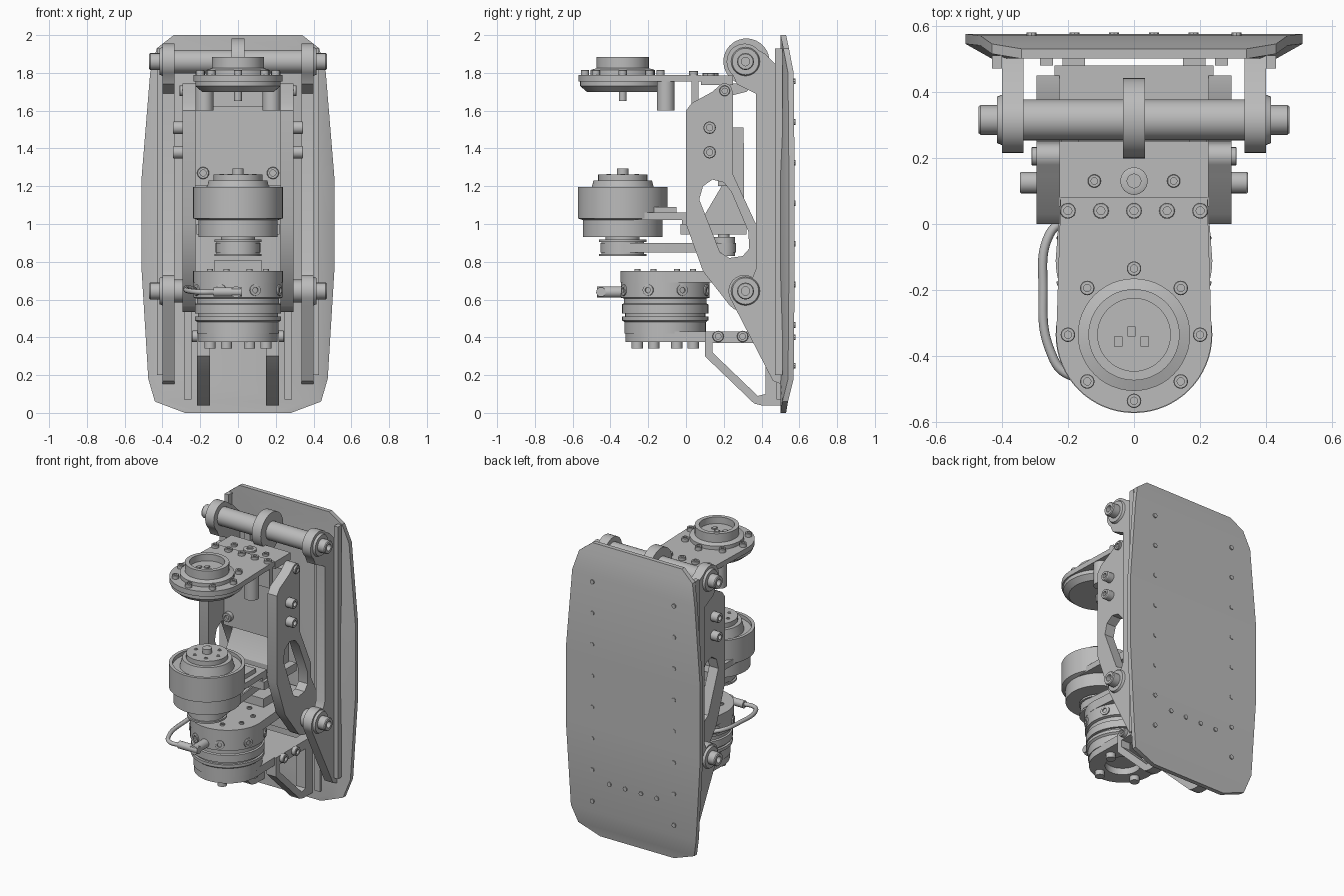
import bpy, bmesh
from math import sin, cos, pi, radians
from mathutils import Vector, Matrix

if "Cube" in bpy.data.objects:
    bpy.data.objects.remove(bpy.data.objects["Cube"])

grey = bpy.data.materials.new("plain grey")
grey.use_nodes = True
GREY = (0.5, 0.5, 0.5, 1)
grey.diffuse_color = GREY
grey.node_tree.nodes["Principled BSDF"].inputs["Base Color"].default_value = GREY

UP, DOWN = (0, 0, 1), (0, 0, -1)
SIDES = ((1, "left"), (-1, "right"))


def finish(name, bm, matrix=None):
    """Turn a bmesh into a shaded object."""
    bmesh.ops.remove_doubles(bm, verts=bm.verts, dist=0.0002)
    bmesh.ops.recalc_face_normals(bm, faces=bm.faces)
    me = bpy.data.meshes.new(name)
    bm.to_mesh(me)
    bm.free()
    me.materials.append(grey)
    ob = bpy.data.objects.new(name, me)
    bpy.context.collection.objects.link(ob)
    if matrix:
        ob.matrix_world = matrix
    smooth(ob)
    return ob


def smooth(ob):
    bpy.ops.object.select_all(action='DESELECT')
    ob.select_set(True)
    bpy.context.view_layer.objects.active = ob
    bpy.ops.object.shade_smooth_by_angle(angle=radians(30))


def lathe(name, at, profile, direction=UP, seg=48):
    """Revolve (radius, height) pairs about a direction."""
    bm = bmesh.new()
    rings = [[bm.verts.new((r * cos(2 * pi * i / seg), r * sin(2 * pi * i / seg), h))
              for i in range(seg)] for r, h in profile]
    for a, b in zip(rings, rings[1:]):
        for i in range(seg):
            j = (i + 1) % seg
            bm.faces.new((a[i], a[j], b[j], b[i]))
    rot = Vector(direction).to_track_quat('Z', 'Y').to_matrix().to_4x4()
    return finish(name, bm, Matrix.Translation(at) @ rot)


def rod(name, at, r, length, direction=UP, seg=32):
    return lathe(name, at, [(0, 0), (r, 0), (r, length), (0, length)], direction, seg)


def bolt(name, at, r, h, direction=UP):
    """Socket head bolt."""
    lathe(name, at, [(0, 0), (r, 0), (r, h * .9), (r * .9, h), (r * .5, h),
                     (r * .5, h * .5), (0, h * .5)], direction, 16)


def box(name, x, y, z):
    bm = bmesh.new()
    bmesh.ops.create_cube(bm, size=1)
    for v in bm.verts:
        v.co = [(a + b) / 2 + c * (b - a) for (a, b), c in zip((x, y, z), v.co)]
    return finish(name, bm)


def plate(name, loops, lo, hi, axis):
    """Extrude an outline with optional holes along x (yz outline) or z (xy outline)."""
    cu = bpy.data.curves.new(name, 'CURVE')
    cu.dimensions, cu.fill_mode, cu.extrude = '2D', 'BOTH', (hi - lo) / 2
    for pts in loops:
        sp = cu.splines.new('POLY')
        sp.points.add(len(pts) - 1)
        for p, co in zip(sp.points, pts):
            p.co = (*co, 0, 1)
        sp.use_cyclic_u = True
    ob = bpy.data.objects.new(name, cu)
    bpy.context.collection.objects.link(ob)
    bpy.ops.object.select_all(action='DESELECT')
    ob.select_set(True)
    bpy.context.view_layer.objects.active = ob
    bpy.ops.object.convert(target='MESH')
    ob = bpy.context.view_layer.objects.active
    ob.data.materials.clear()
    ob.data.materials.append(grey)
    mid = (lo + hi) / 2
    if axis == 'x':
        ob.matrix_world = Matrix(((0, 0, 1, mid), (1, 0, 0, 0), (0, 1, 0, 0), (0, 0, 0, 1)))
    else:
        ob.location.z = mid
    smooth(ob)
    return ob


def arc(u, v, r, a0, a1, n=16):
    return [(u + r * cos(radians(a0 + (a1 - a0) * i / n)),
             v + r * sin(radians(a0 + (a1 - a0) * i / n))) for i in range(n + 1)]


# Bent back plate: rows of (z, half width, back y)
rows = [(0, .28, .53), (.06, .44, .54), (.18, .475, .57), (.75, .51, .575),
        (1.25, .51, .575), (1.8, .465, .57), (1.93, .43, .545), (2, .34, .53)]
bm = bmesh.new()
rings = [[bm.verts.new((x, y, z)) for x, y in
          ((-w, yb), (w, yb), (w, yb - .03), (w - .08, .5), (.08 - w, .5), (-w, yb - .03))]
         for z, w, yb in rows]
for a, b in zip(rings, rings[1:]):
    for i in range(6):
        j = (i + 1) % 6
        bm.faces.new((a[i], a[j], b[j], b[i]))
bm.faces.new(rings[0])
bm.faces.new(rings[-1])
finish("back_plate", bm)

# Screw heads in the back plate
for s, side in SIDES:
    for i in range(8):
        z = .25 + .215 * i
        rod(f"{side}_back_screw", (s * .31, .57, z), .015, .009, (0, 1, 0), 8)
        rod(f"{side}_edge_screw", (s * .46, .545, z), .009, .006, (0, -1, 0), 8)
for i in range(4):
    rod("lower_back_screw", (-.18 + .12 * i, .57, .4), .015, .009, (0, 1, 0), 8)

# Rails with pivot lugs, arms with windows, lower brackets
rail = ([(.51, .15), (.46, .17)] + arc(.31, .645, .085, 210, 60)
        + [(.37, .76), (.37, 1.69), (.27, 1.74)] + arc(.31, 1.86, .095, 230, 40)
        + [(.42, 1.9), (.51, 1.81)])
arm = ([(0, 1.0), (.09, .75)] + arc(.31, .645, .11, 225, 340, 8)
       + [(.45, .75), (.37, .9), (.37, 1.0), (.25, 1.26), (.25, 1.68)]
       + arc(.205, 1.705, .04, 0, 130, 6) + [(.14, 1.7), (.03, 1.64), (0, 1.6)])
window = [(.07, 1.13), (.09, 1.2), (.14, 1.235), (.2, 1.22), (.24, 1.17), (.33, .96),
          (.335, .87), (.3, .83), (.23, .82), (.18, .85)]
bracket = [(.1, .43), (.1, .3), (.36, .05), (.4, .04), (.51, .04), (.51, .43)]
bracket_gap = [(.14, .37), (.14, .32), (.38, .09), (.42, .1), (.42, .37)]
for s, side in SIDES:
    def span(a, b):
        return sorted((s * a, s * b))
    plate(f"{side}_rail", [rail], *span(.335, .4), 'x')
    box(f"{side}_rail_flange", span(.4, .43), (.47, .51), (.2, 1.93))
    box(f"{side}_inner_strip", span(.245, .285), (.48, .51), (.07, 1.72))
    plate(f"{side}_arm", [arm, window], *span(.225, .295), 'x')
    plate(f"{side}_lower_bracket", [bracket, bracket_gap], *span(.148, .217), 'x')
    out = (s, 0, 0)
    for z in (.645, 1.86):
        lathe(f"{side}_pivot_washer", (s * .39, .315, z),
              [(0, 0), (.08, 0), (.07, .025), (0, .025)], out, 32)
        bolt(f"{side}_pivot_bolt", (s * .41, .315, z), .045, .06, out)
    rod(f"{side}_lower_pivot", (s * .2, .315, .645), .06, .15, out)
    for z in (1.38, 1.51):
        bolt(f"{side}_arm_bolt", (s * .29, .125, z), .033, .055, out)
    bolt(f"{side}_arm_tip_bolt", (s * .29, .205, 1.705), .028, .02, out)
    for y in (.17, .3):
        bolt(f"{side}_bracket_bolt", (s * .215, y, .405), .03, .03, out)
    bolt(f"{side}_panel_bolt", (s * .185, .17, 1.27), .032, .03, (0, -1, 0))

# Upper shaft and the central ring
rod("upper_shaft", (-.34, .315, 1.86), .062, .68, (1, 0, 0))
plate("central_ring", [arc(.32, 1.86, .122, 250, -70, 40)
                       + [(.32, 1.7), (.24, 1.68), (.2, 1.74)]], -.034, .034, 'x')

# Web between the arms
box("centre_panel", (-.23, .23), (.17, .23), (1.2, 1.7))
plate("centre_housing", [[(.24, 1.51), (.305, 1.51), (.31, .95), (.1, .95), (.1, 1.05),
                          (.2, 1.22)]], -.17, .17, 'x')
box("lower_crossbar", (-.24, .24), (.25, .48), (.56, .75))
box("crossbar_pad", (-.125, .125), (.1, .25), (.74, .81))

# Upper platform and its encoder
tongue = arc(0, -.335, .235, 180, 360, 32) + [(.222, .08), (-.222, .08)]
plate("upper_platform", [tongue], 1.755, 1.79, 'z')
box("upper_crossbar", (-.225, .225), (.08, .25), (1.735, 1.785))
box("platform_hanger", (-.22, .22), (.03, .065), (1.62, 1.76))
TOP = (0, -.335, 0)
lathe("platform_underside", TOP, [(0, 1.7), (.19, 1.7), (.225, 1.73), (.225, 1.76), (0, 1.76)])
lathe("encoder_ring", TOP, [(0, 1.78), (.17, 1.78), (.17, 1.815), (.138, 1.825), (.138, 1.885),
                            (.11, 1.885), (.11, 1.84), (0, 1.84)])
for i in range(3):
    box("encoder_chip", (-.06 + .04 * i, -.035 + .04 * i), (-.37 + .03 * (i % 2), -.34 + .03 * (i % 2)),
        (1.84, 1.849))
rod("encoder_shaft", (0, -.335, 1.65), .02, .06)
for i in range(8):
    a = pi / 4 * i
    bolt("encoder_bolt", (.2 * cos(a), -.335 + .2 * sin(a), 1.79), .022, .025)
for i in range(5):
    bolt("platform_bolt", (-.2 + .1 * i, .04, 1.79), .024, .02)
for x, r in ((-.12, .02), (0, .042), (.12, .02)):
    bolt("crossbar_bolt", (x, .13, 1.78), r, .02)
for s, side in SIDES:
    rod(f"{side}_post", (s * .178, -.107, 1.6), .047, .16)

# Middle motor with pulley and belt
lathe("middle_motor", TOP, [(0, .93), (.21, .93), (.21, 1.02), (.237, 1.03), (.237, 1.195),
                            (.215, 1.195), (.215, 1.17), (.17, 1.17), (.155, 1.23), (.13, 1.23),
                            (.13, 1.262), (0, 1.262)], seg=64)
rod("motor_shaft", (0, -.335, 1.25), .03, .045)
for i in range(6):
    a = pi / 3 * i
    bolt("motor_face_bolt", (.085 * cos(a), -.335 + .085 * sin(a), 1.26), .012, .006)
lathe("drive_pulley", TOP, [(0, .83), (.125, .83), (.125, .842), (.113, .842), (.113, .905),
                            (.125, .905), (.125, .918), (.09, .918), (.09, .94), (0, .94)])
lathe("driven_pulley", (0, .2, 0), [(0, .83), (.06, .83), (.06, .93), (.03, .93), (.03, .97),
                                    (0, .97)], seg=32)
belt_path = arc(0, -.335, .118, 180, 360) + arc(0, .2, .065, 0, 180)
belt_hole = arc(0, -.335, .108, 180, 360) + arc(0, .2, .055, 0, 180)
plate("drive_belt", [belt_path, belt_hole], .85, .9, 'z')
plate("motor_mount", [arc(0, -.335, .21, 180, 360, 32) + [(.2, 0), (-.2, 0)]], 1.02, 1.06, 'z')
box("mount_step", (-.17, .17), (-.25, -.05), (1.05, 1.09))
box("mount_base", (-.22, .22), (-.03, .32), (.945, 1.0))
box("mount_riser", (-.2, .2), (-.02, .03), (.96, 1.06))

# Lower motor on its shelf
LOW = (0, -.11, 0)
lathe("lower_motor", LOW, [(0, .42), (.215, .42), (.215, .48), (.228, .49), (.228, .51), (.212, .51),
                           (.212, .525), (.228, .525), (.228, .575), (.218, .58), (.218, .605),
                           (.235, .61), (.235, .75), (0, .75)], seg=64)
plate("lower_motor_cap", [arc(0, -.11, .237, 180, 360, 32) + [(.21, .25), (-.21, .25)]],
      .69, .752, 'z')
plate("lower_shelf", [arc(0, -.11, .21, 180, 360, 32) + [(.2, .42), (-.2, .42)],
                      arc(0, -.11, .11, 0, 350, 32)], .375, .43, 'z')
for i in range(8):
    a = pi / 4 * i + pi / 8
    d = Vector((cos(a), sin(a), 0))
    bolt("motor_side_bolt", Vector((0, -.11, .65)) + d * .225, .03, .018, d)
    if i % 2 == 0:
        rod("shelf_foot", (.16 * d.x, -.11 + .16 * d.y, .34), .03, .04)
    bolt("motor_cap_bolt", (.16 * d.x, -.11 + .16 * d.y, .75), .016, .012)

# Cable with its plug
cu = bpy.data.curves.new("cable", 'CURVE')
cu.dimensions, cu.bevel_depth, cu.bevel_resolution = '3D', .014, 3
path = [(-.2, .02, .65), (-.255, -.03, .66), (-.275, -.2, .655), (-.255, -.38, .645),
        (-.2, -.455, .64), (-.1, -.45, .64)]
sp = cu.splines.new('BEZIER')
sp.bezier_points.add(len(path) - 1)
for p, co in zip(sp.bezier_points, path):
    p.co, p.handle_left_type, p.handle_right_type = co, 'AUTO', 'AUTO'
cu.materials.append(grey)
bpy.context.collection.objects.link(bpy.data.objects.new("cable", cu))
rod("cable_plug", (-.13, -.45, .64), .025, .15, (1, 0, 0))
rod("plug_socket", (-.01, -.47, .64), .03, .17, (0, 1, 0))
